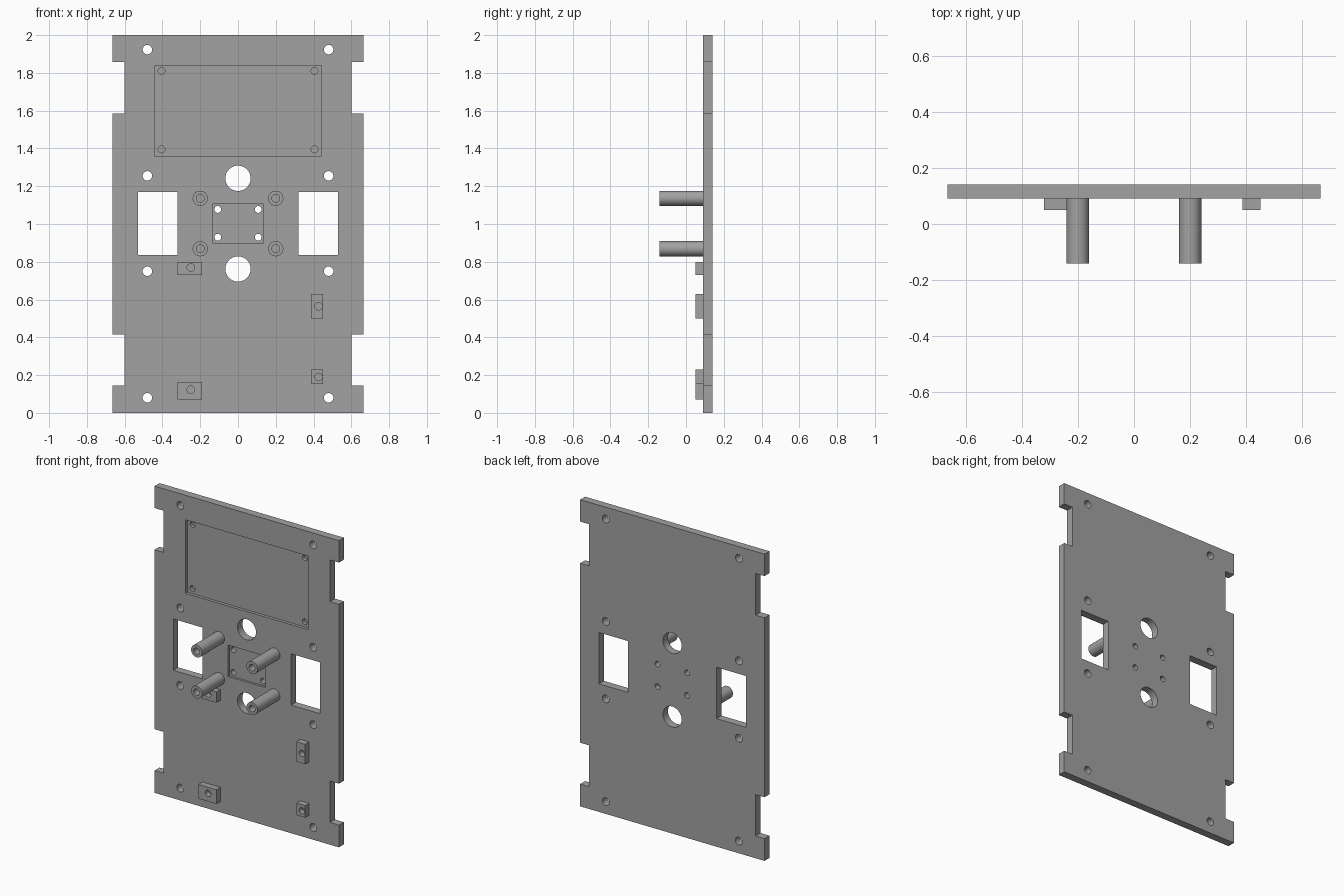
import bpy
import math
from mathutils import Matrix

old = bpy.data.objects.get("Cube")
if old:
    bpy.data.objects.remove(old, do_unlink=True)

FRONT, BACK = 0.09, 0.141      # faces of the panel
POST_TIP, BLOCK_FACE = -0.141, 0.049
THROUGH = BACK + 0.05

grey = bpy.data.materials.new("plain grey")
grey.use_nodes = True
COLOUR = (0.36, 0.36, 0.36, 1)
grey.diffuse_color = COLOUR
grey.node_tree.nodes["Principled BSDF"].inputs["Base Color"].default_value = COLOUR


def finish(name):
    ob = bpy.context.object
    ob.name = name
    ob.data.materials.append(grey)
    return ob


def box(name, x0, x1, y0, y1, z0, z1):
    bpy.ops.mesh.primitive_cube_add(size=1)
    ob = finish(name)
    ob.data.transform(Matrix.Translation(((x0 + x1) / 2, (y0 + y1) / 2, (z0 + z1) / 2))
                      @ Matrix.Diagonal((x1 - x0, y1 - y0, z1 - z0, 1)))
    return ob


def rod(name, x, z, r, y0, y1):
    bpy.ops.mesh.primitive_cylinder_add(vertices=40, radius=r, depth=y1 - y0)
    ob = finish(name)
    ob.data.transform(Matrix.Translation((x, (y0 + y1) / 2, z))
                      @ Matrix.Rotation(math.pi / 2, 4, 'X'))
    return ob


def cut(target, cutter):
    mod = target.modifiers.new("cut", 'BOOLEAN')
    mod.operation = 'DIFFERENCE'
    mod.solver = 'EXACT'
    mod.object = cutter
    bpy.context.view_layer.objects.active = target
    bpy.ops.object.modifier_apply(modifier=mod.name)
    bpy.data.objects.remove(cutter, do_unlink=True)


def smooth(ob):
    bpy.ops.object.select_all(action='DESELECT')
    ob.select_set(True)
    bpy.context.view_layer.objects.active = ob
    bpy.ops.object.shade_smooth_by_angle(angle=math.radians(30))


# Panel with shallow front recesses
panel = box("panel", -0.665, 0.665, FRONT, BACK, 0, 2)
cut(panel, box("display_recess", -0.443, 0.443, 0, FRONT + 0.02, 1.36, 1.84))
cut(panel, box("sensor_recess", -0.135, 0.135, 0, FRONT + 0.015, 0.9, 1.105))

for side in (-1, 1):
    # Edge notches and windows
    for z0, z1 in ((0.145, 0.415), (1.585, 1.857)):
        a, b = sorted((side * 0.6, side * 0.8))
        cut(panel, box("notch", a, b, 0, THROUGH, z0, z1))
    a, b = sorted((side * 0.32, side * 0.53))
    cut(panel, box("window", a, b, 0, THROUGH, 0.835, 1.17))
    # Mounting holes
    for z in (0.08, 0.75, 1.255, 1.923):
        cut(panel, rod("mounting_hole", side * 0.48, z, 0.025, 0, THROUGH))
    for z in (0.93, 1.077):
        cut(panel, rod("sensor_hole", side * 0.107, z, 0.018, 0, THROUGH))
    for z in (1.395, 1.81):
        cut(panel, rod("display_screw_hole", side * 0.405, z, 0.018, 0, FRONT + 0.042))
for z in (0.762, 1.242):
    cut(panel, rod("cable_hole", 0, z, 0.067, 0, THROUGH))
smooth(panel)

# Hollow standoff posts
for side, label in ((-1, "right"), (1, "left")):
    for z, level in ((0.869, "lower"), (1.136, "upper")):
        post = rod(f"{level}_{label}_post", side * 0.2, z, 0.04, POST_TIP, FRONT)
        cut(post, rod("bore", side * 0.2, z, 0.021, POST_TIP - 0.1, FRONT - 0.01))
        smooth(post)

# Small screw blocks: x range, z range, hole centre
blocks = {
    "upper_right_block": (-0.32, -0.19, 0.73, 0.8, -0.25, 0.77),
    "lower_right_block": (-0.32, -0.19, 0.07, 0.163, -0.25, 0.123),
    "upper_left_block": (0.387, 0.45, 0.5, 0.63, 0.427, 0.565),
    "lower_left_block": (0.387, 0.45, 0.152, 0.23, 0.427, 0.19),
}
for name, (x0, x1, z0, z1, hx, hz) in blocks.items():
    block = box(name, x0, x1, BLOCK_FACE, FRONT, z0, z1)
    cut(block, rod("screw_hole", hx, hz, 0.02, 0, FRONT - 0.005))
    smooth(block)
